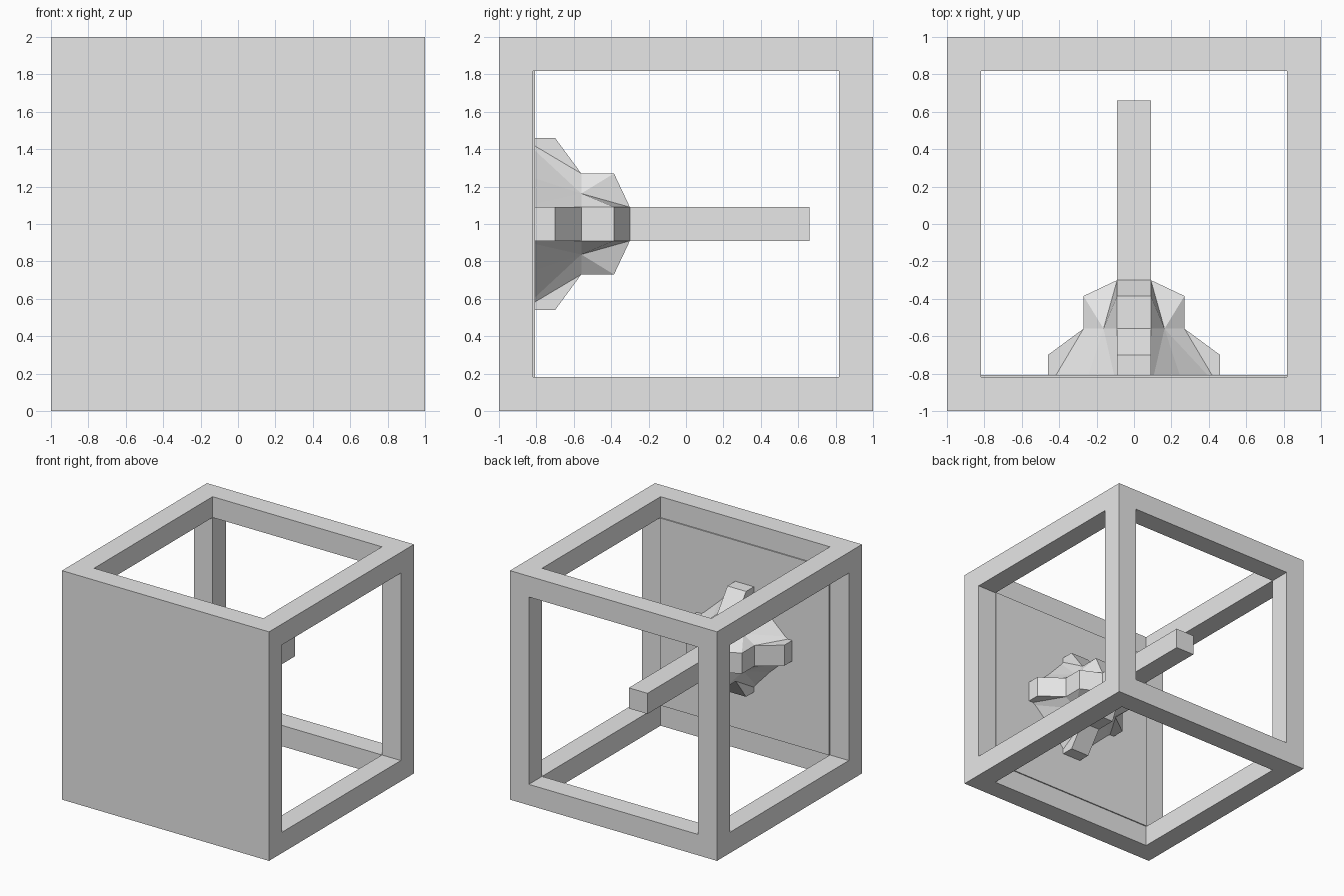
import bpy
import bmesh
from mathutils import Matrix, Vector

if "Cube" in bpy.data.objects:
    bpy.data.objects.remove(bpy.data.objects["Cube"])

grey = bpy.data.materials.new("light_grey")
grey.use_nodes = True
grey.diffuse_color = (0.8, 0.8, 0.8, 1)
grey.node_tree.nodes["Principled BSDF"].inputs["Base Color"].default_value = (0.8, 0.8, 0.8, 1)

INNER = 0.818   # half size of the frame openings
HALF = 0.09     # half width of the rod and fins


def add_box(bm, low, high):
    low, high = Vector(low), Vector(high)
    matrix = Matrix.Translation((low + high) / 2) @ Matrix.Diagonal((high - low).to_4d())
    matrix[3][3] = 1
    bmesh.ops.create_cube(bm, size=1, matrix=matrix)


def finish(name, bm):
    bmesh.ops.recalc_face_normals(bm, faces=bm.faces)
    mesh = bpy.data.meshes.new(name)
    bm.to_mesh(mesh)
    bm.free()
    mesh.materials.append(grey)
    obj = bpy.data.objects.new(name, mesh)
    obj.location.z = 1
    bpy.context.collection.objects.link(obj)
    return obj


# Solid front panel with a slightly raised inner face
bm = bmesh.new()
add_box(bm, (-1, -1, -1), (1, -INNER, 1))
add_box(bm, (-INNER, -0.9, -INNER), (INNER, -0.808, INNER))
finish("front_panel", bm)

# Open frame: four long beams and the square at the back
bm = bmesh.new()
for sx in (-1, 1):
    xs = sorted((sx, sx * INNER))
    for sz in (-1, 1):
        zs = sorted((sz, sz * INNER))
        add_box(bm, (xs[0], -INNER, zs[0]), (xs[1], 1, zs[1]))
    add_box(bm, (xs[0], INNER, -INNER), (xs[1], 1, INNER))
    add_box(bm, (-INNER, INNER, xs[0]), (INNER, 1, xs[1]))
finish("cube_frame", bm)

# Square rod
bm = bmesh.new()
add_box(bm, (-HALF, -0.85, -HALF), (HALF, 0.66, HALF))
finish("rod", bm)

# Four-finned mount: fin profile as (radius, y), webs meet on the diagonals
profile = [(0.46, -0.88), (0.46, -0.70), (0.27, -0.56), (0.27, -0.385), (HALF, -0.30)]
web_base, web_mid = (0.268, -0.88, 0.268), (0.163, -0.56, 0.163)
bm = bmesh.new()
for quarter in range(4):
    turn = Matrix.Rotation(quarter * 1.5707963, 3, 'Y')

    def face(points):
        bm.faces.new([bm.verts.new(turn @ Vector(p)) for p in points])

    for (r0, y0), (r1, y1) in zip(profile, profile[1:]):
        face([(r0, y0, -HALF), (r0, y0, HALF), (r1, y1, HALF), (r1, y1, -HALF)])
    for side in (-1, 1):
        a, b, c, d, e = [(r, y, side * HALF) for r, y in profile]
        base, mid = [(x, y, side * z) for x, y, z in (web_base, web_mid)]
        for tri in ((a, b, c), (a, c, mid), (a, mid, base), (c, d, mid), (d, e, mid)):
            face(tri)
bmesh.ops.remove_doubles(bm, verts=bm.verts, dist=0.001)
bmesh.ops.holes_fill(bm, edges=[e for e in bm.edges if e.is_boundary], sides=0)
finish("finned_mount", bm)
